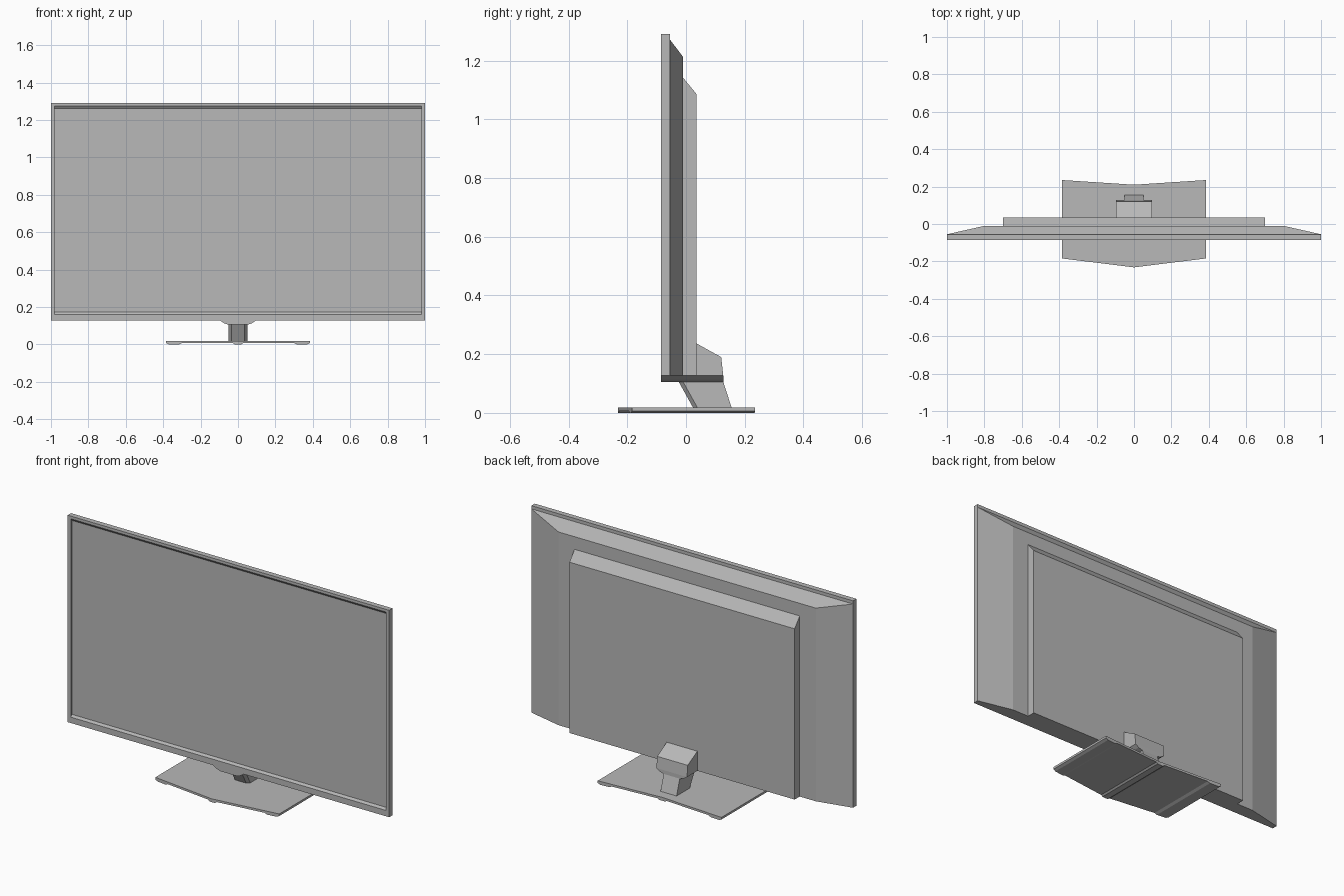
import bpy, bmesh

cube = bpy.data.objects.get("Cube")
if cube:
    bpy.data.objects.remove(cube, do_unlink=True)

# One grey plastic for the whole set
grey = bpy.data.materials.new("grey_plastic")
grey.use_nodes = True
colour = (0.48, 0.48, 0.48, 1)
grey.diffuse_color = colour
grey.node_tree.nodes["Principled BSDF"].inputs["Base Color"].default_value = colour


def loft(name, rings):
    """Skin a row of equal-length point rings and cap both ends."""
    bm = bmesh.new()
    rows = [[bm.verts.new(p) for p in ring] for ring in rings]
    for a, b in zip(rows, rows[1:]):
        for i in range(len(a)):
            j = (i + 1) % len(a)
            bm.faces.new((a[i], a[j], b[j], b[i]))
    bm.faces.new(rows[0])
    bm.faces.new(rows[-1])
    bmesh.ops.recalc_face_normals(bm, faces=bm.faces)
    mesh = bpy.data.meshes.new(name)
    bm.to_mesh(mesh)
    bm.free()
    mesh.materials.append(grey)
    obj = bpy.data.objects.new(name, mesh)
    bpy.context.collection.objects.link(obj)
    return obj


def rect(half, low, high, y):
    """Upright rectangle at depth y."""
    return [(-half, y, low), (half, y, low), (half, y, high), (-half, y, high)]


def side_profile(name, half, points):
    """Extrude a (y, z) outline across x."""
    return loft(name, [[(x, y, z) for y, z in points] for x in (-half, half)])


FLOOR = 0.127  # underside of the screen body

# Screen frame with a recessed display
loft("screen_panel", [
    rect(1, FLOOR, 1.29, -0.055),
    rect(1, FLOOR, 1.29, -0.085),
    rect(0.98, 0.16, 1.275, -0.085),
    rect(0.98, 0.172, 1.262, -0.075),
])

# Tapered rear shell and the raised electronics housing
loft("rear_shell", [rect(1, FLOOR, 1.272, -0.055), rect(0.8, FLOOR, 1.213, -0.01)])
side_profile("rear_housing", 0.7, [
    (-0.01, FLOOR), (0.035, FLOOR), (0.035, 1.087), (-0.01, 1.142)])

# Cover where the neck meets the housing
side_profile("neck_cover", 0.095, [
    (0.035, FLOOR), (0.127, FLOOR), (0.12, 0.19), (0.035, 0.237)])

# Tapered bracket under the screen
bracket = [(-0.095, FLOOR), (-0.075, 0.113), (-0.05, 0.105),
           (0.05, 0.105), (0.075, 0.113), (0.095, FLOOR)]
loft("neck_bracket", [[(x, y, z) for x, z in bracket] for y in (-0.085, 0.127)])


# Leaning neck with chamfered front edges
def neck_ring(front, back, z):
    return [(-0.035, front, z), (0.035, front, z), (0.05, front + 0.015, z),
            (0.05, back, z), (-0.05, back, z), (-0.05, front + 0.015, z)]


loft("neck", [neck_ring(0.025, 0.156, 0.016), neck_ring(-0.025, 0.127, 0.106)])

# Chevron base plate with foot ridges along the sides and centre
half_section = [(0.018, 0), (0.028, 0.007), (0.3, 0.007),
                (0.315, 0), (0.37, 0), (0.385, 0.007)]
section = [(-x, z) for x, z in reversed(half_section)] + [(0, 0)] + half_section
rings = []
for x, bottom in section:
    t = abs(x) / 0.385
    front, back = -0.232 + 0.048 * t, 0.21 + 0.025 * t
    rings.append([(x, front, bottom), (x, back, bottom), (x, back, 0.019), (x, front, 0.019)])
loft("base_plate", rings)
